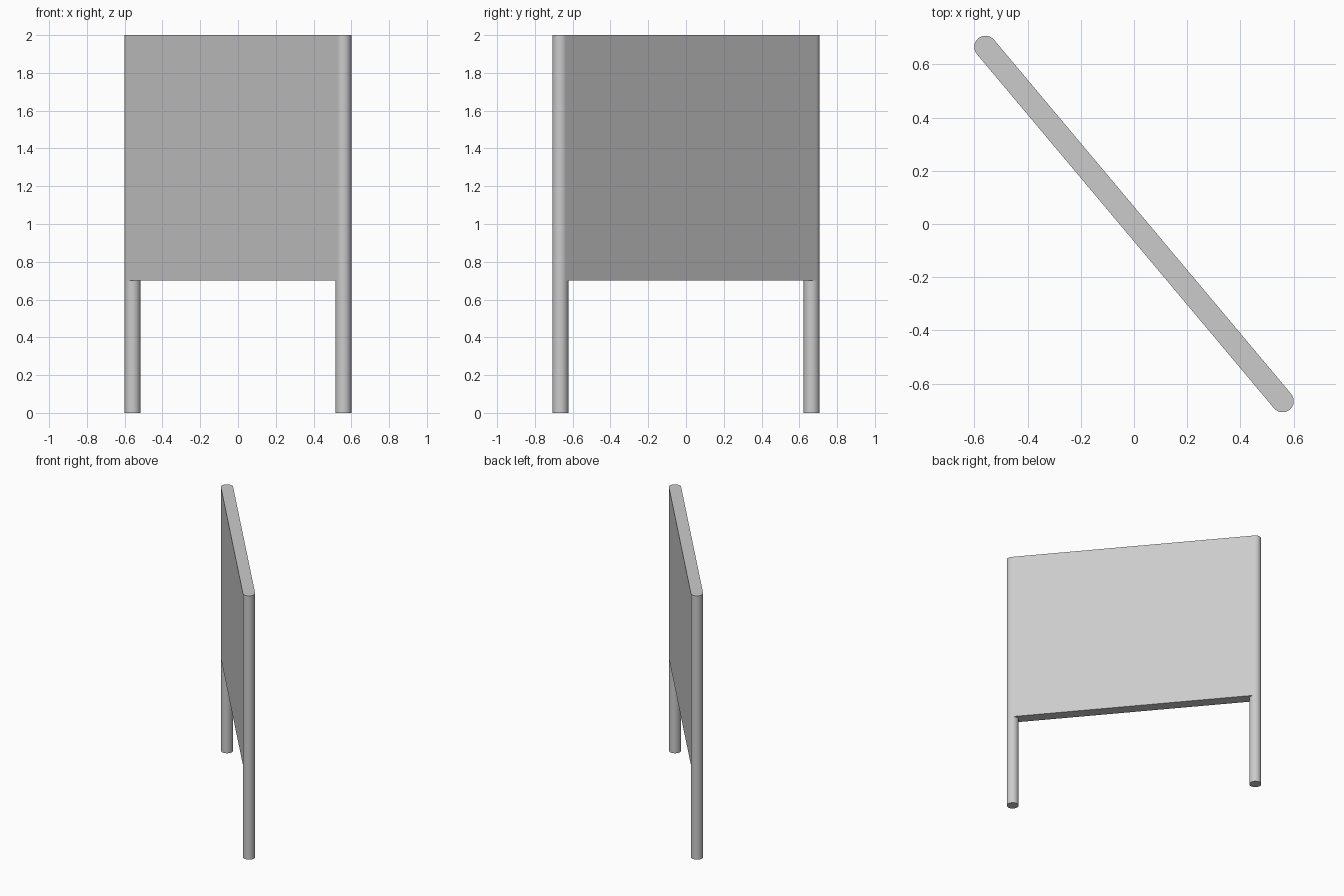
import bpy
import bmesh
from math import atan2, cos, sin, pi
from mathutils import Vector

cube = bpy.data.objects.get("Cube")
if cube:
    bpy.data.objects.remove(cube, do_unlink=True)

POST = Vector((0.558, -0.665))   # centre of one post; the other is opposite
RADIUS = 0.042
BOARD_BOTTOM, TOP = 0.70, 2.0
SEGMENTS = 32

grey = bpy.data.materials.new("light_grey")
grey.use_nodes = True
colour = (0.6, 0.6, 0.6, 1.0)
grey.diffuse_color = colour
grey.node_tree.nodes["Principled BSDF"].inputs["Base Color"].default_value = colour


def extrude_outline(name, points, z0, z1):
    """Closed prism from an outline; only narrow curved strips are smooth."""
    bm = bmesh.new()
    base = bm.faces.new([bm.verts.new((p.x, p.y, z0)) for p in points])
    result = bmesh.ops.extrude_face_region(bm, geom=[base], use_keep_orig=True)
    raised = [v for v in result["geom"] if isinstance(v, bmesh.types.BMVert)]
    bmesh.ops.translate(bm, verts=raised, vec=(0, 0, z1 - z0))
    bmesh.ops.recalc_face_normals(bm, faces=bm.faces)
    for face in bm.faces:
        width = face.calc_area() / (z1 - z0)
        face.smooth = abs(face.normal.z) < 0.5 and width < RADIUS
    mesh = bpy.data.meshes.new(name)
    bm.to_mesh(mesh)
    bm.free()
    mesh.materials.append(grey)
    obj = bpy.data.objects.new(name, mesh)
    bpy.context.collection.objects.link(obj)
    return obj


def arc(centre, start, sweep, steps):
    angles = [start + sweep * i / steps for i in range(steps + 1)]
    return [centre + RADIUS * Vector((cos(a), sin(a))) for a in angles]


# Board with rounded ends that continue the posts upwards
heading = atan2(POST.y, POST.x)
outline = (arc(POST, heading - pi / 2, pi, SEGMENTS // 2)
           + arc(-POST, heading + pi / 2, pi, SEGMENTS // 2))
extrude_outline("board", outline, BOARD_BOTTOM, TOP)

# Round legs below the board
for name, centre in (("left_leg", POST), ("right_leg", -POST)):
    circle = arc(centre, heading - pi / 2, 2 * pi, SEGMENTS)[:-1]
    extrude_outline(name, circle, 0, BOARD_BOTTOM)
